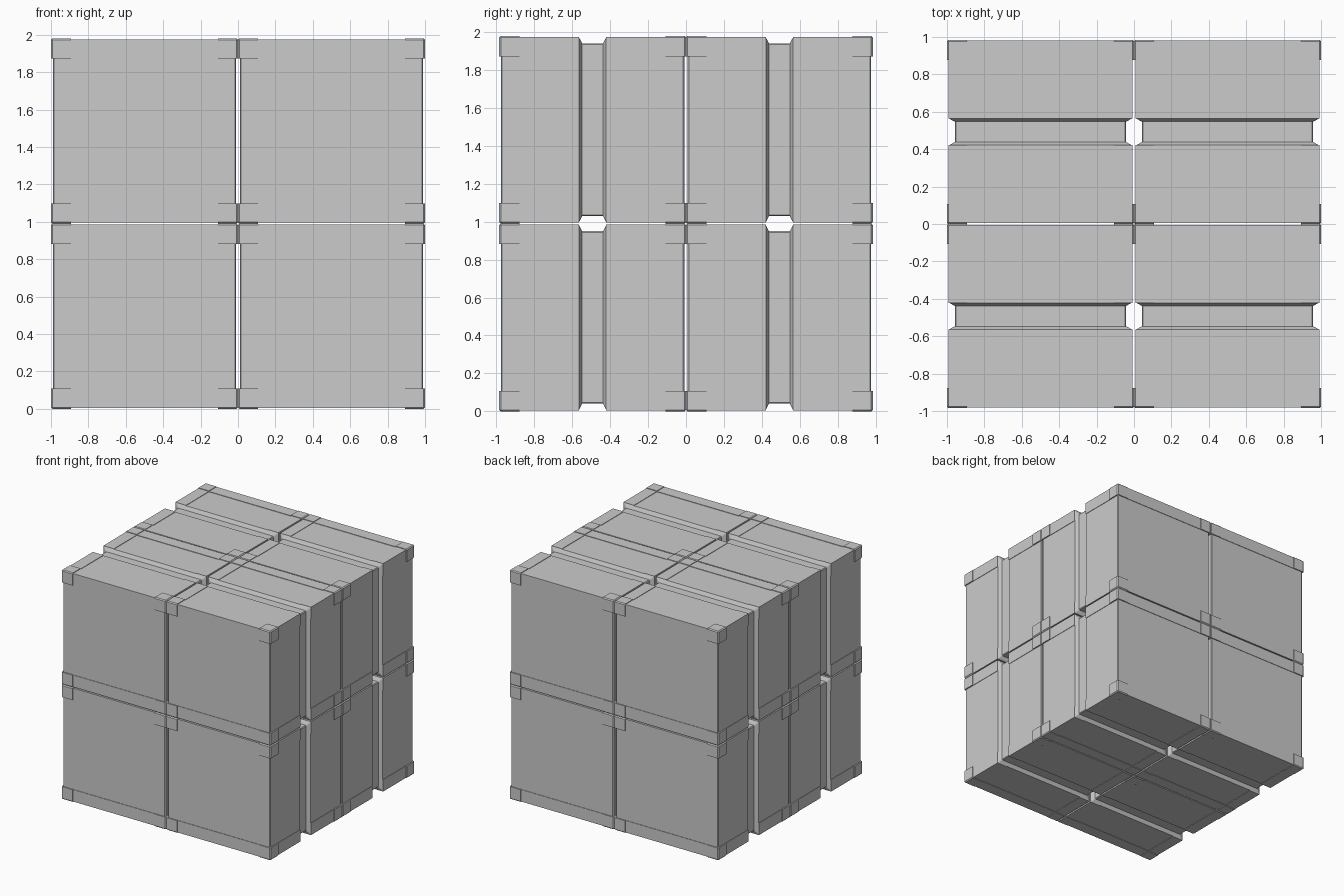
import bpy, bmesh
from itertools import product
from mathutils import Vector

if "Cube" in bpy.data.objects:
    bpy.data.objects.remove(bpy.data.objects["Cube"])

# half sizes of one crate: outer corners, and the slightly inset body
OUT = Vector((0.5, 0.4925, 0.495))
BODY = OUT - Vector((0.011, 0.009, 0.009))
BAND = BODY + Vector((0.004, 0.004, 0.004))
W = 0.108      # width of trim and corner blocks


def finish(bm, name):
    bmesh.ops.recalc_face_normals(bm, faces=bm.faces)
    me = bpy.data.meshes.new(name)
    bm.to_mesh(me)
    bm.free()
    return me


def add_box(bm, a, b):
    lo = Vector([min(p, q) for p, q in zip(a, b)])
    hi = Vector([max(p, q) for p, q in zip(a, b)])
    r = bmesh.ops.create_cube(bm, size=1)
    for v in r['verts']:
        v.co = Vector([(lo[i] + hi[i]) / 2 + v.co[i] * (hi[i] - lo[i]) for i in range(3)])
    return r['verts']


def body_mesh():
    # rectangular sections lofted along y, with a recessed waist
    bm = bmesh.new()
    half = [(0.055, 0.031), (0.071, 0.0), (BODY.y - 0.006, 0.0), (BODY.y, 0.006)]
    stations = [(-y, d) for y, d in reversed(half)] + half
    rings = []
    for y, d in stations:
        x, z, c = BODY.x - d, BODY.z - d, 0.006
        pts = [(x, z - c), (x - c, z), (c - x, z), (-x, z - c),
               (-x, c - z), (c - x, -z), (x - c, -z), (x, c - z)]
        rings.append([bm.verts.new((px, y, pz)) for px, pz in pts])
    for a, b in zip(rings, rings[1:]):
        for i in range(8):
            j = (i + 1) % 8
            bm.faces.new((a[i], a[j], b[j], b[i]))
    bm.faces.new(rings[0])
    bm.faces.new(rings[-1])
    return finish(bm, "crate_body")


def trim_mesh():
    # thin raised bands along the horizontal edges, broken at the waist
    bm = bmesh.new()
    B = BAND
    for s, t in product((-1, 1), repeat=2):
        add_box(bm, (-B.x, s * B.y, t * B.z),
                (B.x, s * (OUT.y - W), t * (OUT.z - W)))
        for u in (-1, 1):
            add_box(bm, (s * B.x, u * 0.071, t * B.z),
                    (s * (OUT.x - W), u * (OUT.y - W), t * (OUT.z - W)))
    return finish(bm, "edge_trim")


def corner_mesh():
    # chamfered blocks on the eight corners
    bm = bmesh.new()
    for s in product((-1, 1), repeat=3):
        add_box(bm, [k * o for k, o in zip(s, OUT)],
                [k * (o - W) for k, o in zip(s, OUT)])
    edges = [e for e in bm.edges if sum(
        all(abs(abs(v.co[i]) - OUT[i]) < 1e-5 for v in e.verts) for i in range(3)) == 2]
    bmesh.ops.bevel(bm, geom=edges, offset=0.008, segments=1, affect='EDGES')
    return finish(bm, "corner_blocks")


# eight crates stacked two by two by two, sharing the part meshes
parts = [body_mesh(), trim_mesh(), corner_mesh()]
for sx, sy, level in product((-1, 1), (-1, 1), (0, 1)):
    for me in parts:
        ob = bpy.data.objects.new(me.name, me)
        ob.location = (sx * OUT.x, sy * OUT.y, OUT.z * (1 + 2 * level))
        bpy.context.collection.objects.link(ob)
